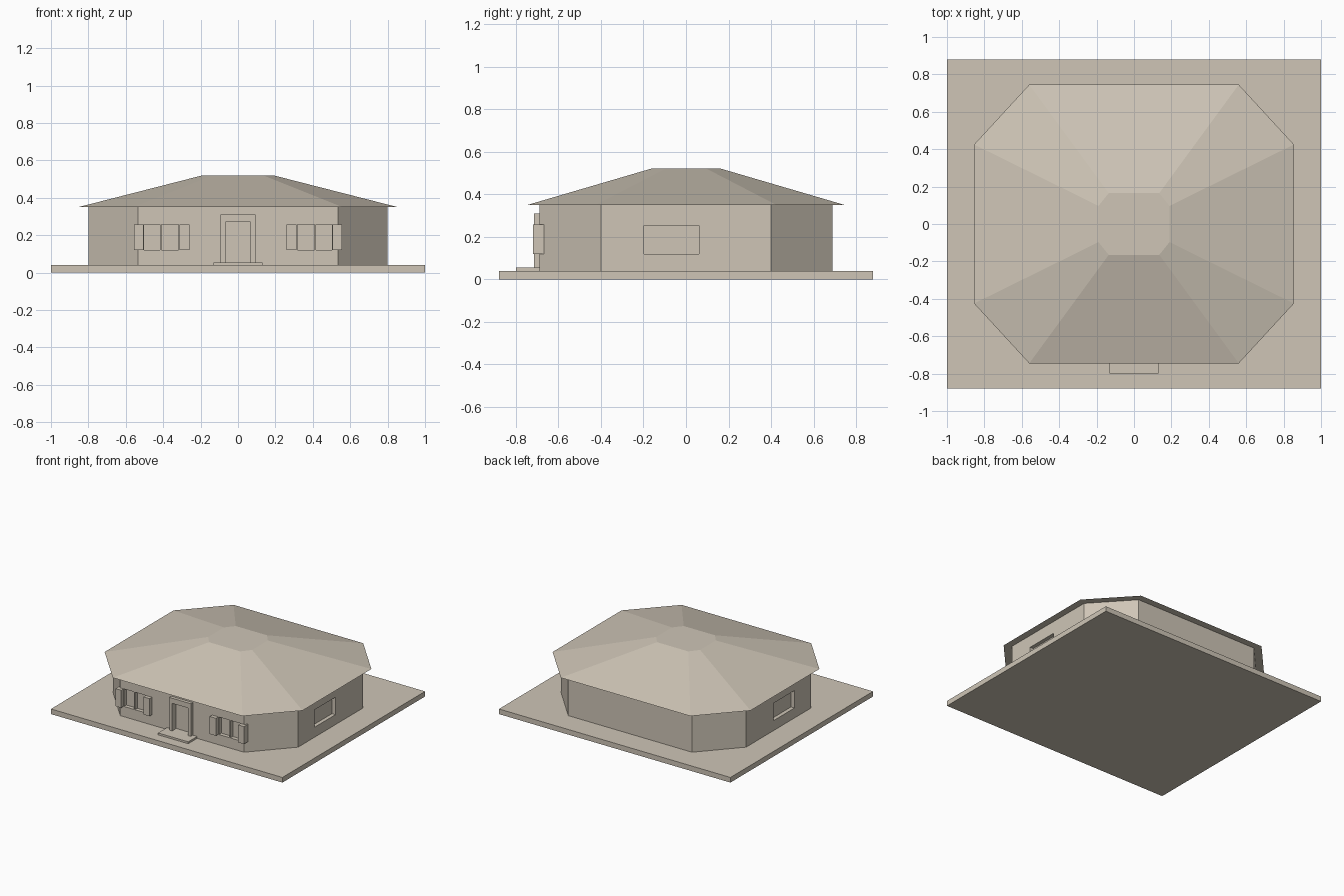
import bpy
import bmesh

if "Cube" in bpy.data.objects:
    bpy.data.objects.remove(bpy.data.objects["Cube"])

stone = bpy.data.materials.new("warm beige")
stone.diffuse_color = (0.62, 0.56, 0.47, 1)
stone.use_nodes = True
stone.node_tree.nodes["Principled BSDF"].inputs["Base Color"].default_value = stone.diffuse_color


def make_object(name, bm):
    bmesh.ops.recalc_face_normals(bm, faces=bm.faces[:])
    mesh = bpy.data.meshes.new(name)
    bm.to_mesh(mesh)
    bm.free()
    mesh.materials.append(stone)
    obj = bpy.data.objects.new(name, mesh)
    bpy.context.collection.objects.link(obj)
    return obj


def add_box(bm, x0, x1, y0, y1, z0, z1):
    verts = bmesh.ops.create_cube(bm, size=1)["verts"]
    for v in verts:
        v.co.x = x1 if v.co.x > 0 else x0
        v.co.y = y1 if v.co.y > 0 else y0
        v.co.z = z1 if v.co.z > 0 else z0


def boxes(name, *bounds):
    bm = bmesh.new()
    for b in bounds:
        add_box(bm, *b)
    return make_object(name, bm)


def octagon(x, y, cx, cy):
    """Rectangle x by y (half sizes) whose corners start at cx and cy."""
    quarter = [(x, cy), (cx, y)]
    half = quarter + [(-px, py) for px, py in reversed(quarter)]
    return half + [(-px, -py) for px, py in half]


def loft(name, low, z0, high, z1):
    bm = bmesh.new()
    a = [bm.verts.new((x, y, z0)) for x, y in low]
    b = [bm.verts.new((x, y, z1)) for x, y in high]
    bm.faces.new(a)
    bm.faces.new(b)
    for i in range(len(a)):
        j = (i + 1) % len(a)
        bm.faces.new((a[i], a[j], b[j], b[i]))
    return make_object(name, bm)


# Ground slab, octagonal walls and hipped roof
boxes("base_slab", (-1, 1, -0.88, 0.88, 0, 0.04))
plan = octagon(0.80, 0.69, 0.535, 0.40)
walls = loft("walls", plan, 0.04, plan, 0.35)
loft("roof", octagon(0.855, 0.745, 0.56, 0.425), 0.35,
     octagon(0.19, 0.165, 0.135, 0.097), 0.52)

# Door frame and step
frame = boxes("door_frame", (-0.093, 0.093, -0.715, -0.64, 0.04, 0.31))
boxes("door_step", (-0.13, 0.13, -0.80, -0.67, 0.04, 0.055))

# Shutters either side of each front window pair
Z0, Z1 = 0.12, 0.257
for side, s in (("left", -1), ("right", 1)):
    spans = [sorted((s * a, s * b)) for a, b in ((0.26, 0.313), (0.505, 0.555))]
    boxes(side + "_shutters", *[(a, b, -0.72, -0.66, Z0, Z1) for a, b in spans])

# Recesses for the door, front panes and side windows
openings = [(-0.068, 0.068, -0.85, -0.665, 0.055, 0.27)]
for s in (-1, 1):
    for a, b in ((0.319, 0.408), (0.417, 0.503)):
        x0, x1 = sorted((s * a, s * b))
        openings.append((x0, x1, -0.85, -0.66, Z0, Z1))
    x0, x1 = sorted((s * 0.77, s * 0.95))
    openings.append((x0, x1, -0.197, 0.06, 0.118, 0.254))
cutter = boxes("opening_cutter", *openings)
cutter.hide_render = True
cutter.display_type = 'WIRE'

for obj in (walls, frame):
    mod = obj.modifiers.new("openings", 'BOOLEAN')
    mod.operation = 'DIFFERENCE'
    mod.solver = 'EXACT'
    mod.object = cutter
